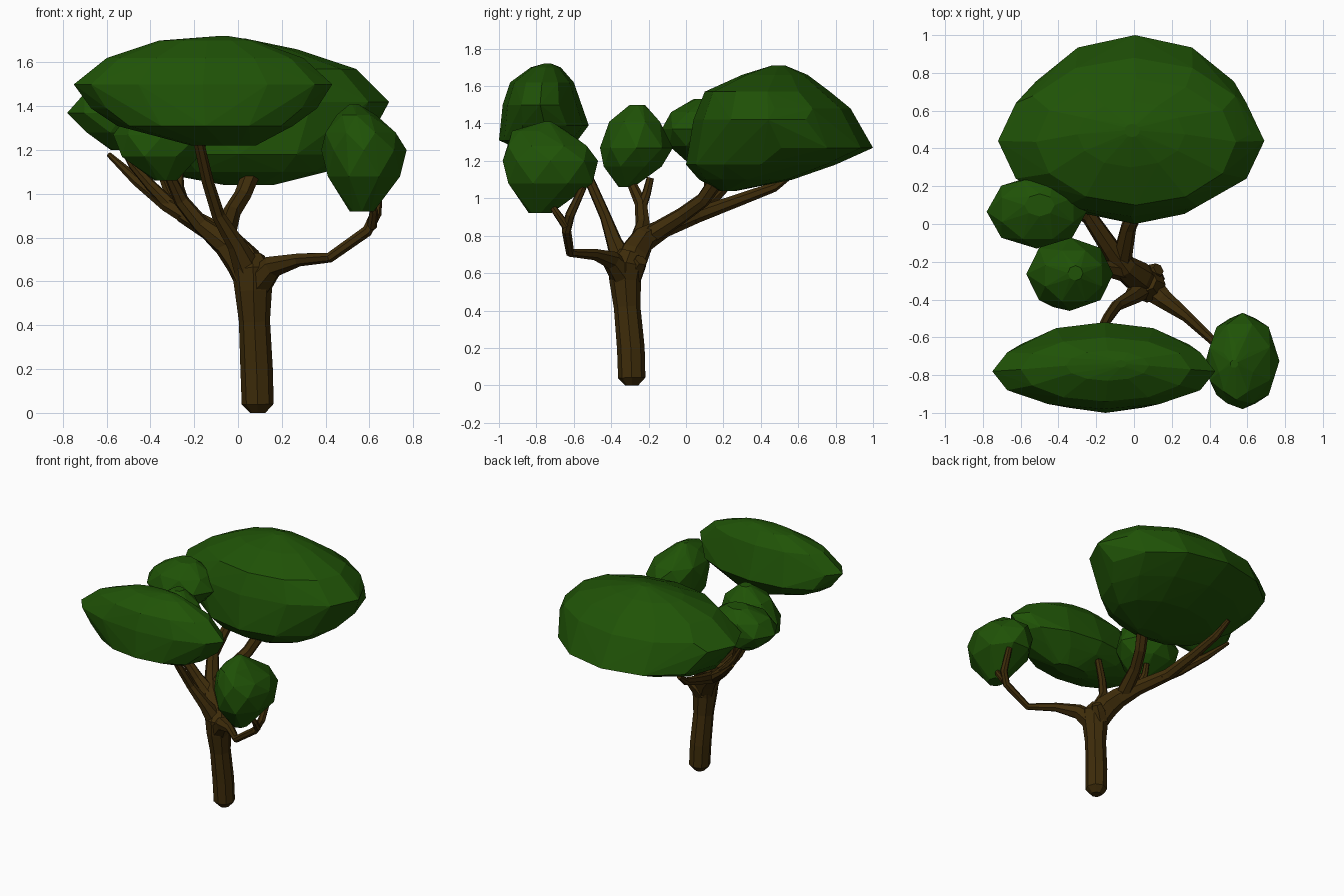
import bpy, bmesh, math
from mathutils import Vector


def material(name, rgb):
    m = bpy.data.materials.new(name)
    m.diffuse_color = (*rgb, 1)
    return m


GREEN = material("leaf green", (0.014, 0.086, 0.002))
BROWN = material("bark brown", (0.048, 0.025, 0.003))


def finish(bm, name, mat):
    bmesh.ops.recalc_face_normals(bm, faces=bm.faces)
    me = bpy.data.meshes.new(name)
    bm.to_mesh(me)
    bm.free()
    me.materials.append(mat)
    ob = bpy.data.objects.new(name, me)
    bpy.context.collection.objects.link(ob)
    return ob


def foliage(name, rings, sides=8, stagger=True):
    """Faceted leaf mass: hull around rings of (z, x min, x max, y min, y max).
    Staggered rings turn by half a side, widened so their flats reach the limits."""
    bm = bmesh.new()
    for n, (z, x0, x1, y0, y1) in enumerate(rings):
        turn = 0.5 if stagger and n % 2 else 0
        grow = 1 / math.cos(math.pi / sides) if turn else 1
        for i in range(sides):
            a = math.tau * (i + turn) / sides
            bm.verts.new(((x0 + x1) / 2 + grow * (x1 - x0) / 2 * math.cos(a),
                          (y0 + y1) / 2 + grow * (y1 - y0) / 2 * math.sin(a), z))
    r = bmesh.ops.convex_hull(bm, input=bm.verts)
    inner = {g for g in r["geom_interior"] + r["geom_unused"]
             if isinstance(g, bmesh.types.BMVert)}
    bmesh.ops.delete(bm, geom=list(inner), context="VERTS")
    return finish(bm, name, GREEN)


def limb(name, path, sides=7):
    """Tapered faceted tube through (x, y, z, radius) points."""
    bm = bmesh.new()
    pts = [Vector(p[:3]) for p in path]
    side = None
    rings = []
    for i, p in enumerate(pts):
        d = (pts[min(i + 1, len(pts) - 1)] - pts[max(i - 1, 0)]).normalized()
        if side is None:
            side = Vector((1, 0, 0)) if abs(d.x) < 0.8 else Vector((0, 1, 0))
        side = (side - d * side.dot(d)).normalized()
        up = d.cross(side)
        rings.append([bm.verts.new(p + path[i][3] * (
            side * math.cos(math.tau * k / sides) + up * math.sin(math.tau * k / sides)))
            for k in range(sides)])
    for a, b in zip(rings, rings[1:]):
        for k in range(sides):
            n = (k + 1) % sides
            bm.faces.new((a[k], a[n], b[n], b[k]))
    bm.faces.new(rings[0][::-1])
    bm.faces.new(rings[-1])
    return finish(bm, name, BROWN)


# Leaf masses
foliage("back_canopy", [
    (1.04, -0.06, 0.16, 0.18, 0.27), (1.10, -0.38, 0.40, 0.07, 0.57),
    (1.18, -0.52, 0.53, 0.00, 0.80), (1.27, -0.60, 0.61, 0.02, 1.00),
    (1.42, -0.72, 0.69, 0.04, 0.84), (1.48, -0.62, 0.62, 0.07, 0.88),
    (1.57, -0.52, 0.54, 0.10, 0.77), (1.66, -0.30, 0.27, 0.30, 0.65),
    (1.71, -0.05, 0.03, 0.46, 0.53)], 12, False)
foliage("front_canopy", [
    (1.22, -0.21, 0.08, -0.80, -0.68), (1.31, -0.55, 0.25, -1.00, -0.58),
    (1.39, -0.67, 0.36, -0.99, -0.52), (1.50, -0.75, 0.43, -0.98, -0.58),
    (1.62, -0.60, 0.30, -0.94, -0.60), (1.70, -0.36, 0.08, -0.83, -0.67),
    (1.72, -0.10, -0.04, -0.76, -0.72)], 12, False)
foliage("left_canopy", [
    (1.20, -0.58, -0.48, 0.00, 0.08), (1.28, -0.69, -0.33, -0.09, 0.22),
    (1.37, -0.78, -0.25, -0.13, 0.26), (1.46, -0.70, -0.32, -0.08, 0.23),
    (1.53, -0.58, -0.42, 0.04, 0.16)])
foliage("middle_canopy", [
    (1.06, -0.38, -0.28, -0.36, -0.28), (1.17, -0.53, -0.18, -0.44, -0.13),
    (1.27, -0.57, -0.11, -0.46, -0.07), (1.41, -0.47, -0.17, -0.41, -0.14),
    (1.50, -0.35, -0.27, -0.30, -0.22)])
foliage("right_canopy", [
    (0.92, 0.51, 0.62, -0.84, -0.72), (1.08, 0.41, 0.74, -0.95, -0.50),
    (1.20, 0.38, 0.77, -0.98, -0.47), (1.28, 0.40, 0.72, -0.95, -0.53),
    (1.36, 0.45, 0.63, -0.93, -0.64), (1.41, 0.51, 0.55, -0.76, -0.72)])

# Trunk
limb("trunk", [
    (0.09, -0.29, 0.0, 0.035), (0.09, -0.29, 0.04, 0.073), (0.085, -0.295, 0.2, 0.074),
    (0.075, -0.315, 0.42, 0.071), (0.07, -0.325, 0.56, 0.085),
    (0.07, -0.32, 0.65, 0.098), (0.06, -0.30, 0.71, 0.06)], 8)

# Long limb to the back canopy, with its forks
limb("back_limb", [
    (0.07, -0.32, 0.60, 0.085), (0.02, -0.28, 0.70, 0.085), (-0.05, -0.23, 0.78, 0.07),
    (-0.13, -0.12, 0.84, 0.052), (-0.25, 0.06, 0.91, 0.042), (-0.30, 0.28, 0.99, 0.034),
    (-0.33, 0.47, 1.06, 0.027), (-0.35, 0.58, 1.14, 0.016)])
limb("outer_fork", [
    (-0.22, 0.02, 0.89, 0.04), (-0.32, 0.10, 0.95, 0.036), (-0.46, 0.21, 1.06, 0.026),
    (-0.59, 0.29, 1.18, 0.012)])
limb("back_fork", [
    (-0.07, -0.21, 0.79, 0.055), (-0.03, -0.02, 0.91, 0.042), (0.02, 0.09, 0.99, 0.04),
    (0.06, 0.16, 1.09, 0.042)])
limb("left_fork", [
    (-0.30, 0.09, 0.94, 0.034), (-0.40, 0.12, 1.04, 0.026), (-0.48, 0.12, 1.13, 0.02),
    (-0.54, 0.11, 1.24, 0.014)])

# Limb to the middle canopy
limb("middle_limb", [
    (-0.04, -0.25, 0.76, 0.06), (-0.17, -0.23, 0.86, 0.04), (-0.26, -0.24, 0.97, 0.034),
    (-0.33, -0.31, 1.12, 0.022)])
limb("middle_twig", [
    (-0.25, -0.24, 0.95, 0.03), (-0.27, -0.21, 1.03, 0.024), (-0.27, -0.19, 1.11, 0.02)])

# Limb to the front canopy
limb("front_limb", [
    (0.05, -0.33, 0.64, 0.07), (-0.01, -0.385, 0.77, 0.043), (-0.09, -0.43, 0.90, 0.031),
    (-0.14, -0.50, 1.06, 0.028), (-0.19, -0.60, 1.28, 0.024)])

# Bent limb to the right canopy
limb("right_limb", [
    (0.08, -0.33, 0.58, 0.075), (0.16, -0.40, 0.67, 0.052), (0.28, -0.49, 0.70, 0.031),
    (0.42, -0.62, 0.71, 0.024), (0.59, -0.64, 0.83, 0.026), (0.63, -0.62, 0.91, 0.026),
    (0.64, -0.55, 1.06, 0.020)])
limb("right_twig", [
    (0.61, -0.64, 0.85, 0.024), (0.62, -0.69, 0.92, 0.02), (0.60, -0.73, 0.98, 0.016)])

# Cut stub on the crown of the trunk
limb("stub", [(0.06, -0.29, 0.58, 0.06), (0.10, -0.26, 0.64, 0.05), (0.13, -0.24, 0.67, 0.035)], 6)
